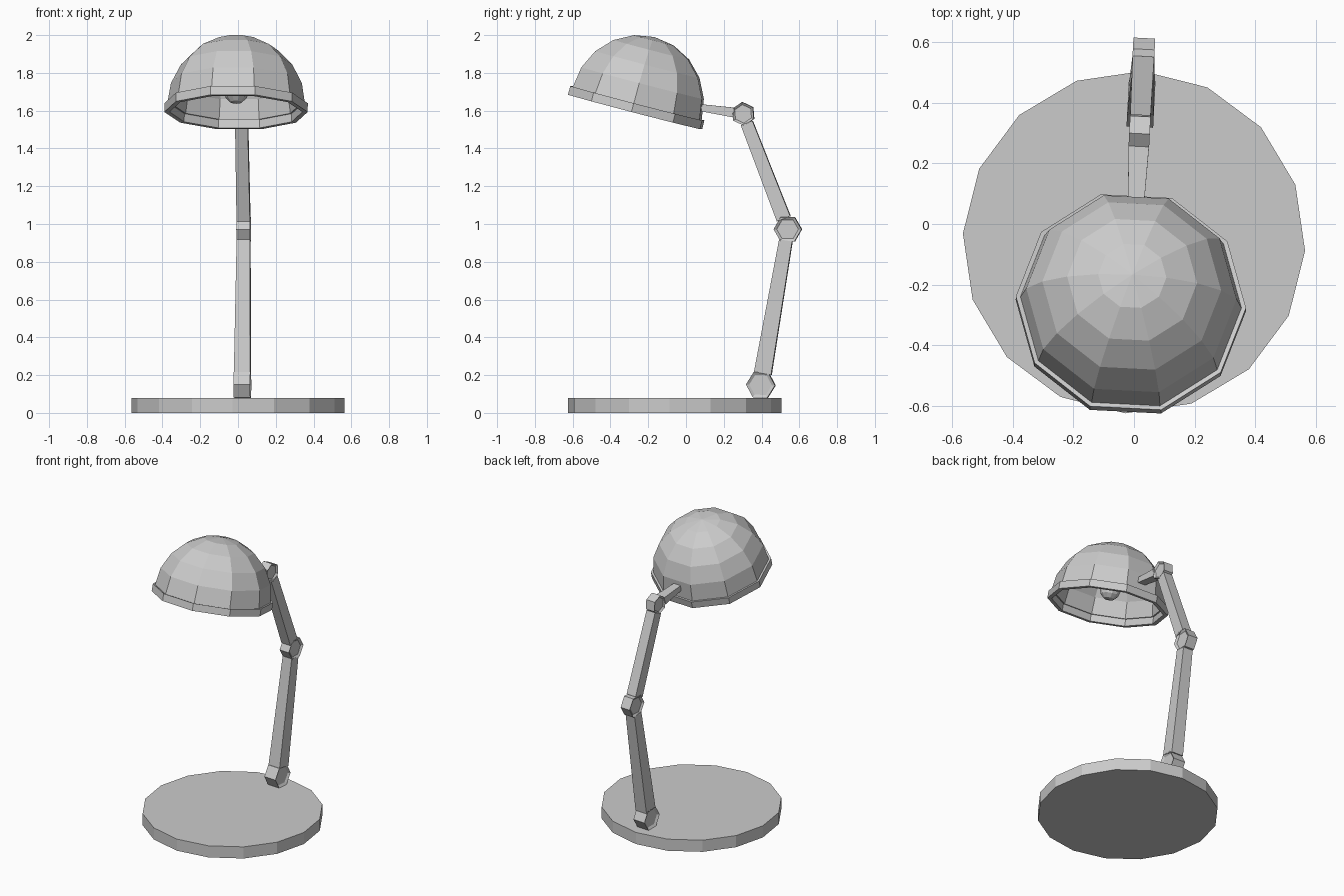
import bpy, bmesh
from math import sin, cos, pi, radians
from mathutils import Matrix, Vector

if "Cube" in bpy.data.objects:
    bpy.data.objects.remove(bpy.data.objects["Cube"])

# The whole lamp is turned slightly about the base centre
TURN = (Matrix.Translation((0, -0.06, 0)) @ Matrix.Rotation(radians(-2.9), 4, 'Z')
        @ Matrix.Translation((0, 0.06, 0)))
# Tilted frame of the lamp head: origin at the middle of the rim opening
HEAD = Matrix.Translation((0, -0.27, 1.593)) @ Matrix.Rotation(radians(-14.6), 4, 'X')


def finish(name, bm, frame=Matrix()):
    bmesh.ops.recalc_face_normals(bm, faces=bm.faces)
    bm.transform(TURN @ frame)
    mesh = bpy.data.meshes.new(name)
    bm.to_mesh(mesh)
    bm.free()
    obj = bpy.data.objects.new(name, mesh)
    bpy.context.collection.objects.link(obj)
    return obj


def lathe(name, profile, sides, frame):
    """Revolve (radius, height) points about z; radius 0 makes a pole."""
    bm = bmesh.new()
    rings = []
    for r, h in profile:
        if r == 0:
            rings.append([bm.verts.new((0, 0, h))] * sides)
        else:
            rings.append([bm.verts.new((r * cos(2 * pi * i / sides),
                                        r * sin(2 * pi * i / sides), h)) for i in range(sides)])
    for a, b in zip(rings, rings[1:]):
        for i in range(sides):
            j = (i + 1) % sides
            quad = list(dict.fromkeys((a[i], a[j], b[j], b[i])))
            bm.faces.new(quad)
    return finish(name, bm, frame)


def joint(name, y, z, r, half, rot):
    """Hexagonal pivot across x with a shallow recess in both ends."""
    bm = bmesh.new()
    ends = []
    for x in (-half, half):
        ends.append([bm.verts.new((x, y + r * cos(radians(rot + 60 * i)),
                                   z + r * sin(radians(rot + 60 * i)))) for i in range(6)])
    caps = [bm.faces.new(e) for e in ends]
    for i in range(6):
        j = (i + 1) % 6
        bm.faces.new((ends[0][i], ends[0][j], ends[1][j], ends[1][i]))
    bmesh.ops.recalc_face_normals(bm, faces=bm.faces)
    bmesh.ops.inset_individual(bm, faces=caps, thickness=r * 0.22)
    for f in caps:
        bmesh.ops.translate(bm, verts=f.verts, vec=f.normal * -0.01)
    return finish(name, bm)


def strut(name, p0, p1, size0, size1, cut0, cut1):
    """Tapered bar in the y-z plane; size = (half width, half thickness)."""
    a, b = Vector((0, *p0)), Vector((0, *p1))
    d = (b - a).normalized()
    n = Vector((0, -d.z, d.y))
    bm = bmesh.new()
    ends = []
    for p, (w, t) in ((a + d * cut0, size0), (b - d * cut1, size1)):
        ends.append([bm.verts.new(p + Vector((sx * w, 0, 0)) + n * (sn * t))
                     for sx, sn in ((-1, -1), (1, -1), (1, 1), (-1, 1))])
    for e in ends:
        bm.faces.new(e)
    for i in range(4):
        j = (i + 1) % 4
        bm.faces.new((ends[0][i], ends[0][j], ends[1][j], ends[1][i]))
    return finish(name, bm)


# Round base plate
lathe("base", [(0, 0), (0.565, 0), (0.565, 0.08), (0, 0.08)], 16,
      Matrix.Translation((0, -0.06, 0)))

# Arm joints
LOW, MID, TOP = (0.397, 0.148), (0.54, 0.972), (0.304, 1.583)
joint("lower_joint", *LOW, 0.077, 0.044, -2)
joint("middle_joint", *MID, 0.074, 0.036, 0)
joint("upper_joint", *TOP, 0.063, 0.034, 35)

# Arm bars
strut("lower_arm", LOW, MID, (0.0435, 0.046), (0.0355, 0.035), 0.062, 0.06)
strut("upper_arm", MID, TOP, (0.0355, 0.038), (0.0335, 0.033), 0.06, 0.052)
strut("head_arm", TOP, (0.07, 1.617), (0.0335, 0.026), (0.027, 0.018), 0.05, 0)

# Lamp shade: hollow half sphere with a stepped rim band
outer = [(0.365 * sin(k * pi / 10), 0.045 + 0.365 * cos(k * pi / 10)) for k in range(6)]
inner = [(0.343 * sin(k * pi / 10), 0.045 + 0.343 * cos(k * pi / 10)) for k in range(5, -1, -1)]
rim = [(0.38, 0.048), (0.38, 0.0), (0.352, 0.0), (0.352, 0.045)]
lathe("shade", outer + rim + inner, 10, HEAD)

# Bulb with its socket
bulb = [(0.065 * sin(k * pi / 6), 0.11 - 0.065 * cos(k * pi / 6)) for k in range(6)]
lathe("bulb", bulb + [(0.035, 0.39), (0, 0.39)], 10, HEAD)
